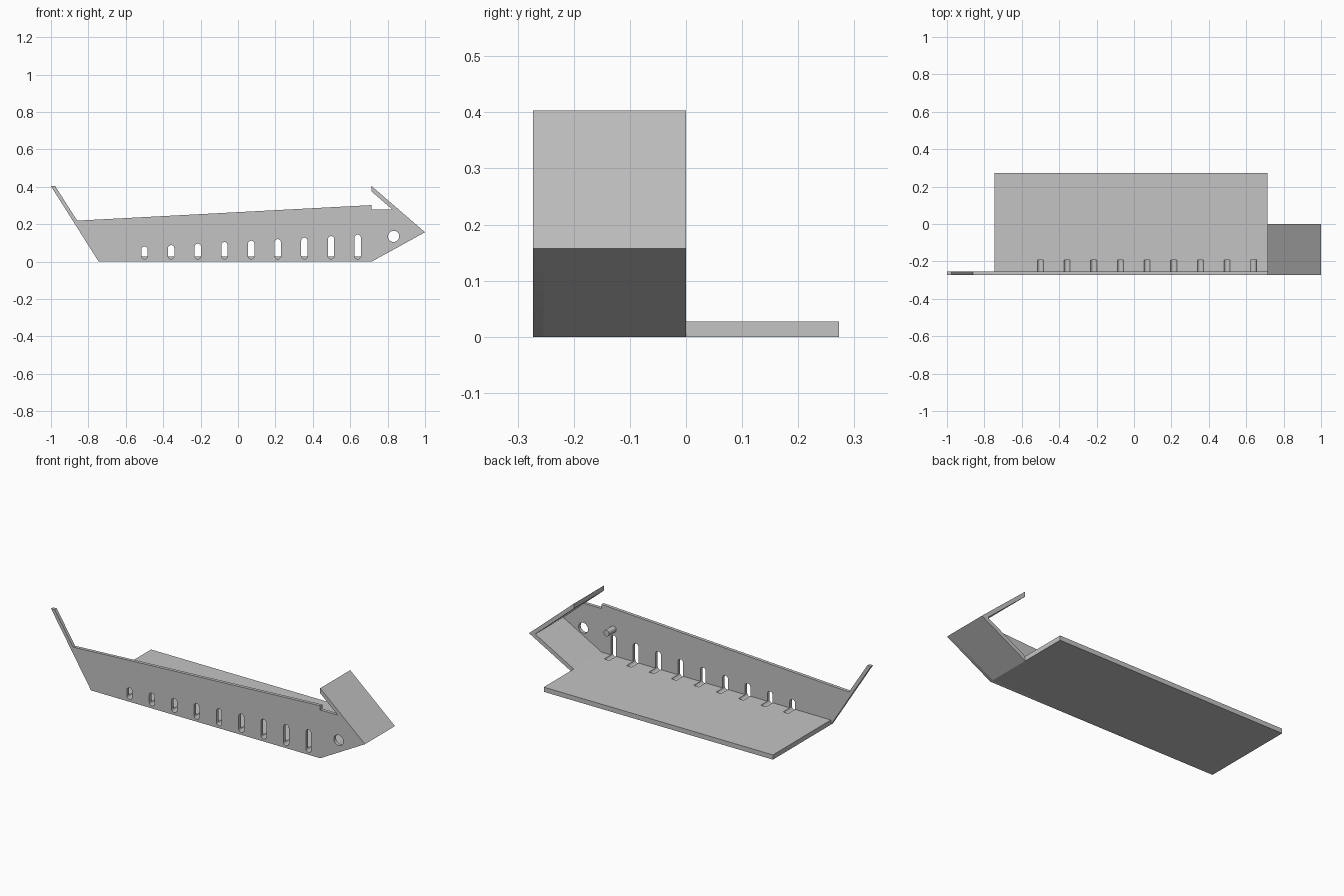
import bpy, bmesh, math

if "Cube" in bpy.data.objects:
    bpy.data.objects.remove(bpy.data.objects["Cube"])

steel = bpy.data.materials.new("plain_grey_metal")
steel.diffuse_color = (0.55, 0.55, 0.55, 1)
steel.use_nodes = True
steel.node_tree.nodes["Principled BSDF"].inputs["Base Color"].default_value = steel.diffuse_color

Y_OUT, Y_IN = -0.273, -0.254   # faces of the side plate


def add_prism(bm, pts, y0, y1):
    """Extrude an (x, z) outline along y."""
    face = bm.faces.new([bm.verts.new((x, y0, z)) for x, z in pts])
    ext = bmesh.ops.extrude_face_region(bm, geom=[face])["geom"]
    bmesh.ops.translate(bm, vec=(0, y1 - y0, 0),
                        verts=[v for v in ext if isinstance(v, bmesh.types.BMVert)])


def make(name, prisms):
    bm = bmesh.new()
    for pts, y0, y1 in prisms:
        add_prism(bm, pts, y0, y1)
    bmesh.ops.recalc_face_normals(bm, faces=bm.faces)
    me = bpy.data.meshes.new(name)
    bm.to_mesh(me)
    bm.free()
    me.materials.append(steel)
    ob = bpy.data.objects.new(name, me)
    bpy.context.collection.objects.link(ob)
    return ob


def slot(x, z0, z1, r, n=12):
    """Outline with rounded ends; a circle when z1 - z0 == 2r."""
    top = [(x + r * math.cos(a), z1 - r + r * math.sin(a))
           for a in (math.pi * i / n for i in range(n + 1))]
    low = [(x + r * math.cos(a), z0 + r + r * math.sin(a))
           for a in (math.pi * (1 + i / n) for i in range(n + 1))]
    if abs(z1 - z0 - 2 * r) < 1e-6:
        low = low[1:-1]
    return top + low


def smooth(ob):
    bpy.ops.object.select_all(action='DESELECT')
    ob.select_set(True)
    bpy.context.view_layer.objects.active = ob
    bpy.ops.object.shade_smooth_by_angle(angle=math.radians(30))


# Side plate with rear arm, notch and pointed nose
plate = make("side_plate", [([
    (-0.745, 0), (0.715, 0), (1.0, 0.157), (0.715, 0.403), (0.715, 0.374),
    (0.826, 0.278), (0.715, 0.278), (0.715, 0.302), (-0.86, 0.219),
    (-0.977, 0.403), (-1.0, 0.403)], Y_OUT, Y_IN)])

# Floor plate
floor = make("floor_plate", [([
    (-0.745, 0), (0.715, 0), (0.715, 0.027), (-0.745, 0.027)], Y_IN, 0.273)])

# Bent nose sheet
make("nose_sheet", [([
    (0.715, 0), (1.0, 0.157), (0.715, 0.403), (0.715, 0.374),
    (0.96, 0.162), (0.715, 0.027)], Y_IN, 0.0)])

# Small peg on the inner face
smooth(make("peg", [(slot(0.64, 0.162, 0.198, 0.018), Y_IN, -0.19)]))

# Row of growing slots (cutting pockets in the floor too) and round nose hole
cuts = [(slot(-0.5 + 0.1425 * i, 0.014, 0.08 + 0.008 * i, 0.017), -0.3, -0.193)
        for i in range(9)]
cuts.append((slot(0.832, 0.105, 0.165, 0.03), -0.3, -0.22))
cutter = make("slot_cutter", cuts)
cutter.hide_render = True

for ob in (plate, floor):
    mod = ob.modifiers.new("slots", 'BOOLEAN')
    mod.operation = 'DIFFERENCE'
    mod.solver = 'EXACT'
    mod.object = cutter
    bpy.context.view_layer.objects.active = ob
    bpy.ops.object.modifier_apply(modifier=mod.name)
    smooth(ob)
bpy.data.objects.remove(cutter)
